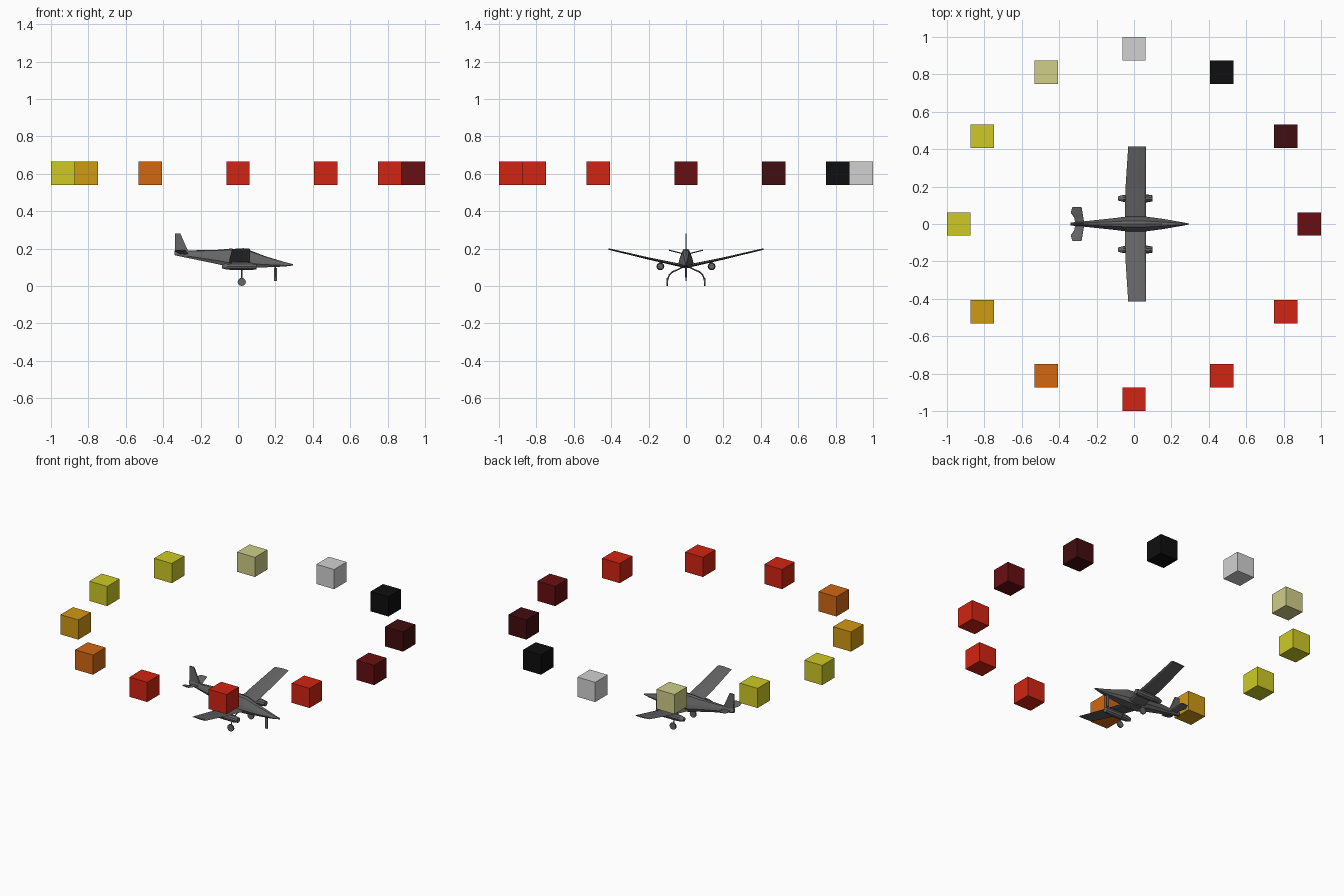
import bpy, bmesh
from math import sin, cos, pi, radians
from mathutils import Vector, Matrix

if "Cube" in bpy.data.objects:
    bpy.data.objects.remove(bpy.data.objects["Cube"])


def material(name, r, g, b):
    m = bpy.data.materials.new(name)
    m.use_nodes = True
    m.diffuse_color = (r, g, b, 1)
    m.node_tree.nodes["Principled BSDF"].inputs["Base Color"].default_value = (r, g, b, 1)
    return m


body_grey = material("body grey", .13, .13, .13)
dark_red = material("dark red", .14, .0045, .006)
maroon = material("maroon", .055, .004, .005)
black = material("black", .0045, .0045, .005)
light_grey = material("light grey", .64, .64, .64)
pale_yellow = material("pale yellow", .62, .62, .25)
yellow = material("yellow", .62, .59, .02)
amber = material("amber", .64, .32, .007)
orange = material("orange", .64, .136, .007)
red = material("red", .64, .018, .006)


def finish(name, bm, mat):
    bmesh.ops.recalc_face_normals(bm, faces=bm.faces)
    mesh = bpy.data.meshes.new(name)
    bm.to_mesh(mesh)
    bm.free()
    mesh.materials.append(mat)
    ob = bpy.data.objects.new(name, mesh)
    bpy.context.collection.objects.link(ob)
    return ob


def loft(name, rings, mat=body_grey):
    """Skin a list of equal closed rings and cap both ends."""
    bm = bmesh.new()
    rows = [[bm.verts.new(p) for p in ring] for ring in rings]
    n = len(rows[0])
    for a, b in zip(rows, rows[1:]):
        for i in range(n):
            j = (i + 1) % n
            bm.faces.new((a[i], a[j], b[j], b[i]))
    bm.faces.new(rows[0])
    bm.faces.new(rows[-1])
    return finish(name, bm, mat)


def cylinder(name, centre, radius, depth, axis, sides=12):
    bm = bmesh.new()
    turn = Vector((0, 0, 1)).rotation_difference(Vector(axis)).to_matrix().to_4x4()
    bmesh.ops.create_cone(bm, cap_ends=True, segments=sides, radius1=radius,
                          radius2=radius, depth=depth,
                          matrix=Matrix.Translation(centre) @ turn)
    return finish(name, bm, body_grey)


def box(name, centre, size, mat):
    bm = bmesh.new()
    bmesh.ops.create_cube(bm, size=1, matrix=Matrix.Translation(centre)
                          @ Matrix.Diagonal((*size, 1)))
    return finish(name, bm, mat)


# Ring of floating cubes, counter-clockwise from +x
for i, mat in enumerate([dark_red, maroon, black, light_grey, pale_yellow, yellow,
                         yellow, amber, orange, red, red, red]):
    a = radians(30 * i)
    box("ring_cube_%02d" % (i + 1), (.9375 * cos(a), .9375 * sin(a), .602),
        (.125, .125, .125), mat)

# Fuselage: x, half width, bottom, top
section = [(.7, 0), (1, .25), (.85, .5), (.4, .94), (0, 1)]
section += [(-y, z) for y, z in reversed(section[:-1])]
stations = [(-.34, .008, .165, .19), (-.27, .014, .15, .19), (-.1, .032, .115, .194),
            (-.04, .04, .098, .2), (.06, .04, .096, .192), (.15, .028, .1, .158),
            (.25, .011, .104, .128), (.295, .002, .11, .117)]
loft("fuselage", [[(x, w * y, lo + (hi - lo) * z) for y, z in section]
                  for x, w, lo, hi in stations])

# Upright tail fin
loft("tail_fin", [[(-.338, -t, z), (lead, -t, z), (lead, t, z), (-.338, t, z)]
                  for lead, z, t in [(-.26, .178, .004), (-.275, .205, .004),
                                     (-.308, .28, .003)]])


def airfoil(y, z, back, front, t):
    c = front - back
    return [(back, y, z), (back + c * .6, y, z + t), (front - c * .1, y, z + t * .8),
            (front, y, z), (front - c * .1, y, z - t * .7), (back + c * .6, y, z - t)]


for s, side in ((1, "left"), (-1, "right")):
    # Wing with dihedral and horizontal tail
    loft(side + "_wing", [airfoil(s * y, z, back, front, t) for y, z, back, front, t in
                          [(0, .104, -.05, .065, .009), (.2, .147, -.045, .065, .006),
                           (.415, .198, -.031, .065, .004)]])
    loft(side + "_tailplane", [airfoil(s * y, z, back, front, .003) for y, z, back, front in
                               [(0, .17, -.315, -.265), (.03, .176, -.318, -.27),
                                (.06, .184, -.338, -.275), (.09, .191, -.33, -.28)]])

    # Engine pod under the wing
    loft(side + "_engine", [[(x, s * .137 + r * cos(k * pi / 5), .105 + r * sin(k * pi / 5))
                             for k in range(10)]
                            for x, r in [(-.085, .011), (-.06, .018), (-.02, .021),
                                         (.07, .021), (.1, .016)]])
    box(side + "_pylon", (.01, s * .137, .125), (.09, .008, .02), body_grey)

    # Bowed main gear leg and wheel
    curve = bpy.data.curves.new(side + "_main_leg", "CURVE")
    curve.dimensions = "3D"
    curve.bevel_depth = .004
    curve.bevel_resolution = 0
    spline = curve.splines.new("POLY")
    path = [(.02, .1), (.045, .087), (.07, .077), (.088, .06), (.097, .04), (.1, .022)]
    spline.points.add(len(path) - 1)
    for point, (y, z) in zip(spline.points, path):
        point.co = (.02, s * y, z, 1)
    curve.materials.append(body_grey)
    leg = bpy.data.objects.new(side + "_main_leg", curve)
    bpy.context.collection.objects.link(leg)
    cylinder(side + "_main_wheel", (.02, s * .101, .022), .022, .009, (0, 1, 0))

# Nose gear
cylinder("nose_leg", (.2, 0, .075), .005, .06, (0, 0, 1), 6)
box("nose_skid", (.2, 0, .062), (.016, .007, .07), body_grey)
